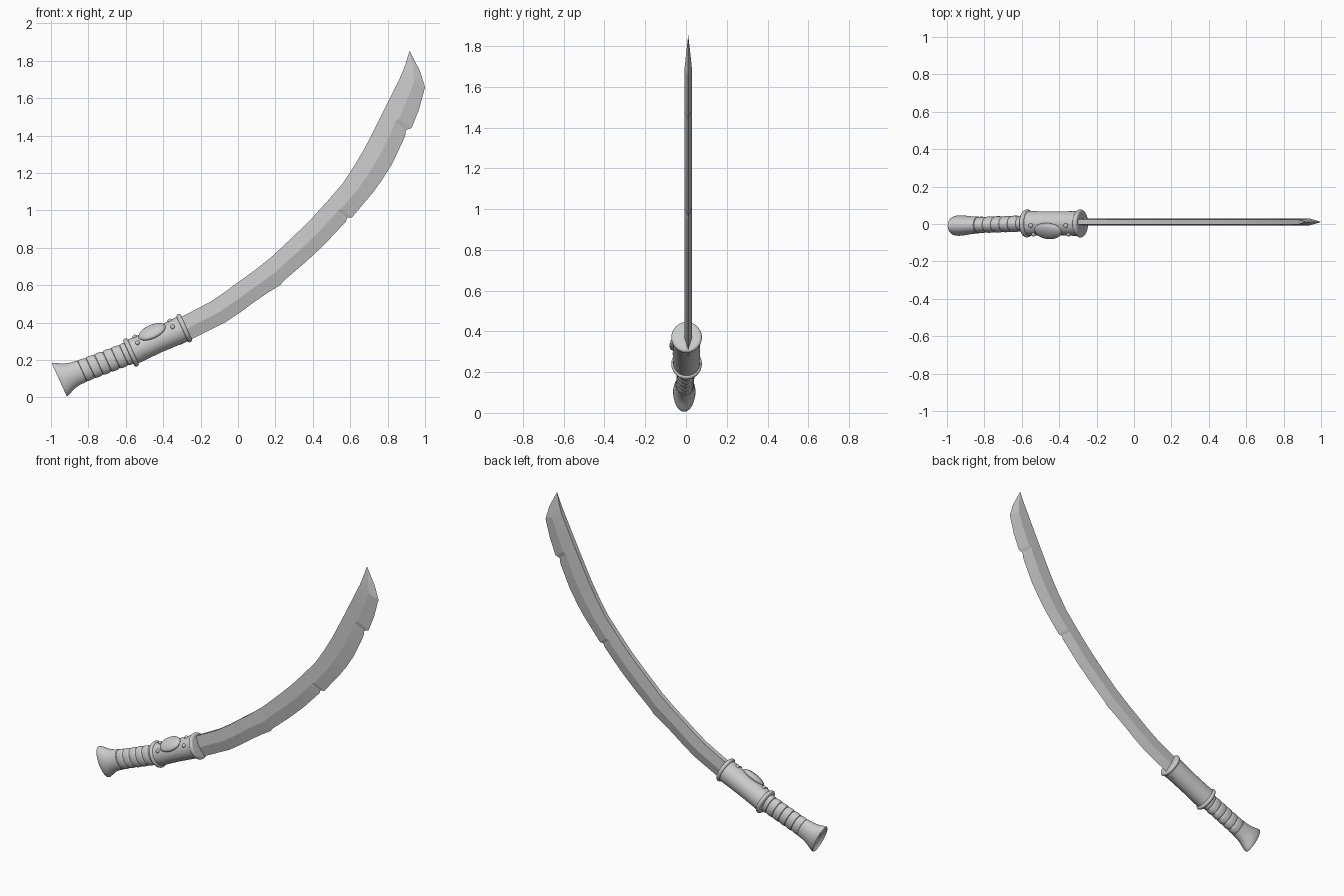
import bpy, bmesh, math
from mathutils import Vector, Matrix

if "Cube" in bpy.data.objects:
    bpy.data.objects.remove(bpy.data.objects["Cube"])

TILT = math.radians(24.5)
# Hilt frame: local x runs along the hilt, local z towards the spine side
HILT = Matrix.Translation((-0.43, 0.003, 0.305)) @ Matrix.Rotation(-TILT, 4, 'Y')
SIDES = 40


def finish(name, bm, matrix=None, smooth=35):
    bmesh.ops.recalc_face_normals(bm, faces=bm.faces)
    mesh = bpy.data.meshes.new(name)
    bm.to_mesh(mesh)
    bm.free()
    ob = bpy.data.objects.new(name, mesh)
    bpy.context.collection.objects.link(ob)
    if matrix is not None:
        mesh.transform(matrix)
    bpy.ops.object.select_all(action='DESELECT')
    ob.select_set(True)
    bpy.context.view_layer.objects.active = ob
    bpy.ops.object.shade_smooth_by_angle(angle=math.radians(smooth))
    return ob


def loft(name, stations):
    """Oval tube through stations (s, centre_y, centre_n, radius_y, radius_n)."""
    bm = bmesh.new()
    rings = []
    for s, cy, cn, ry, rn in stations:
        rings.append([bm.verts.new((s, cy + ry * math.sin(a), cn + rn * math.cos(a)))
                      for a in (2 * math.pi * i / SIDES for i in range(SIDES))])
    for a, b in zip(rings, rings[1:]):
        for i in range(SIDES):
            j = (i + 1) % SIDES
            bm.faces.new((a[i], a[j], b[j], b[i]))
    bm.faces.new(rings[0])
    bm.faces.new(rings[-1])
    return finish(name, bm, HILT)


def bead(name, s, phi, size):
    """Ellipsoid sitting on the guard surface, phi measured from the top to the front."""
    p = math.radians(phi)
    m = (HILT @ Matrix.Translation((s, -0.066 * math.sin(p), 0.069 * math.cos(p)))
         @ Matrix.Rotation(p, 4, 'X') @ Matrix.Diagonal((*size, 1)))
    bm = bmesh.new()
    bmesh.ops.create_uvsphere(bm, u_segments=24, v_segments=14, radius=1)
    return finish(name, bm, m)


def axis(s):
    """Slight bend of the grip towards the pommel: (centre_y, centre_n)."""
    t = max(0, (-0.15 - s) / 0.415)
    return -0.012 * t, 0.026 * t


# Blade: rows of spine x, z and edge x, z, with two nicks in the edge
rows = [
    (-.36, .40, -.31, .28), (-.15, .51, -.07, .40), (-.07, .563, .01, .453),
    (0, .615, .08, .505), (.09, .68, .16, .56), (.17, .743, .225, .60),
    (.20, .77, .246, .625), (.30, .864, .36, .722), (.385, .947, .46, .815),
    (.47, 1.04, .577, .94), (.477, 1.048, .583, .96), (.485, 1.057, .61, .963),
    (.56, 1.144, .717, 1.09), (.62, 1.235, .765, 1.155), (.68, 1.337, .825, 1.25),
    (.755, 1.485, .893, 1.395), (.775, 1.525, .898, 1.43), (.785, 1.545, .928, 1.44),
    (.82, 1.615, .968, 1.54), (.875, 1.727, 1.0, 1.658), (.895, 1.78, .973, 1.745)]
bm = bmesh.new()
loops = []
for i, (sx, sz, ex, ez) in enumerate(rows):
    k = 0.6 if i == len(rows) - 1 else 1
    mx, mz = sx + (ex - sx) * 0.53, sz + (ez - sz) * 0.53
    loops.append([bm.verts.new((x, 0.011 + y * k, z)) for x, y, z in (
        (sx, -.014, sz), (mx, -.018, mz), (ex, 0, ez), (mx, .018, mz), (sx, .014, sz))])
for a, b in zip(loops, loops[1:]):
    for i in range(5):
        j = (i + 1) % 5
        bm.faces.new((a[i], a[j], b[j], b[i]))
tip = bm.verts.new((0.917, 0.011, 1.853))
for i in range(5):
    bm.faces.new((loops[-1][i], loops[-1][(i + 1) % 5], tip))
bm.faces.new(loops[0])
finish("blade", bm, smooth=9)

# Guard sleeve and its two rounded end rings
loft("guard_sleeve", [(s, 0, 0, ry, rn) for s, ry, rn in (
    (-.158, .066, .070), (-.08, .065, .068), (0, .065, .067), (.08, .065, .069), (.158, .067, .072))])
for name, s0 in (("guard_ring_rear", -.156), ("guard_ring_front", .157)):
    ring = []
    for i in range(9):
        a = math.pi * i / 8
        d = 0.013 * math.sin(a)
        ring.append((s0 - 0.013 * math.cos(a), 0, 0, .062 + d, .069 + d))
    loft(name, ring)

# Oval boss with studs at both ends
bead("guard_boss", -.008, 38, (.078, .052, .024))
for side in (-1, 1):
    for n, phi in enumerate((10, 62)):
        bead(f"guard_stud_{'rear' if side < 0 else 'front'}_{n + 1}",
             side * .103, phi, (.012, .012, .011))

# Wrapped grip: bulging bands with tight grooves
grip = []
count, start, end = 6, -.436, -.150
step = (end - start) / count
for b in range(count):
    for f, k in ((.0, .91), (.06, .98), (.3, 1.02), (.7, 1.0), (.94, .96)):
        s = start + step * (b + f)
        grip.append((s, *axis(s), .043 * k, .061 * k))
grip.append((end, *axis(end), .041, .058))
loft("grip", grip)

# Flared pommel with a dished end
loft("pommel", [(s, *axis(s), ry, rn) for s, ry, rn in (
    (-.545, .030, .065), (-.556, .045, .087), (-.566, .050, .097), (-.560, .053, .098),
    (-.545, .055, .091), (-.525, .054, .080), (-.50, .051, .070), (-.47, .047, .064),
    (-.436, .045, .062), (-.432, .040, .056))])
